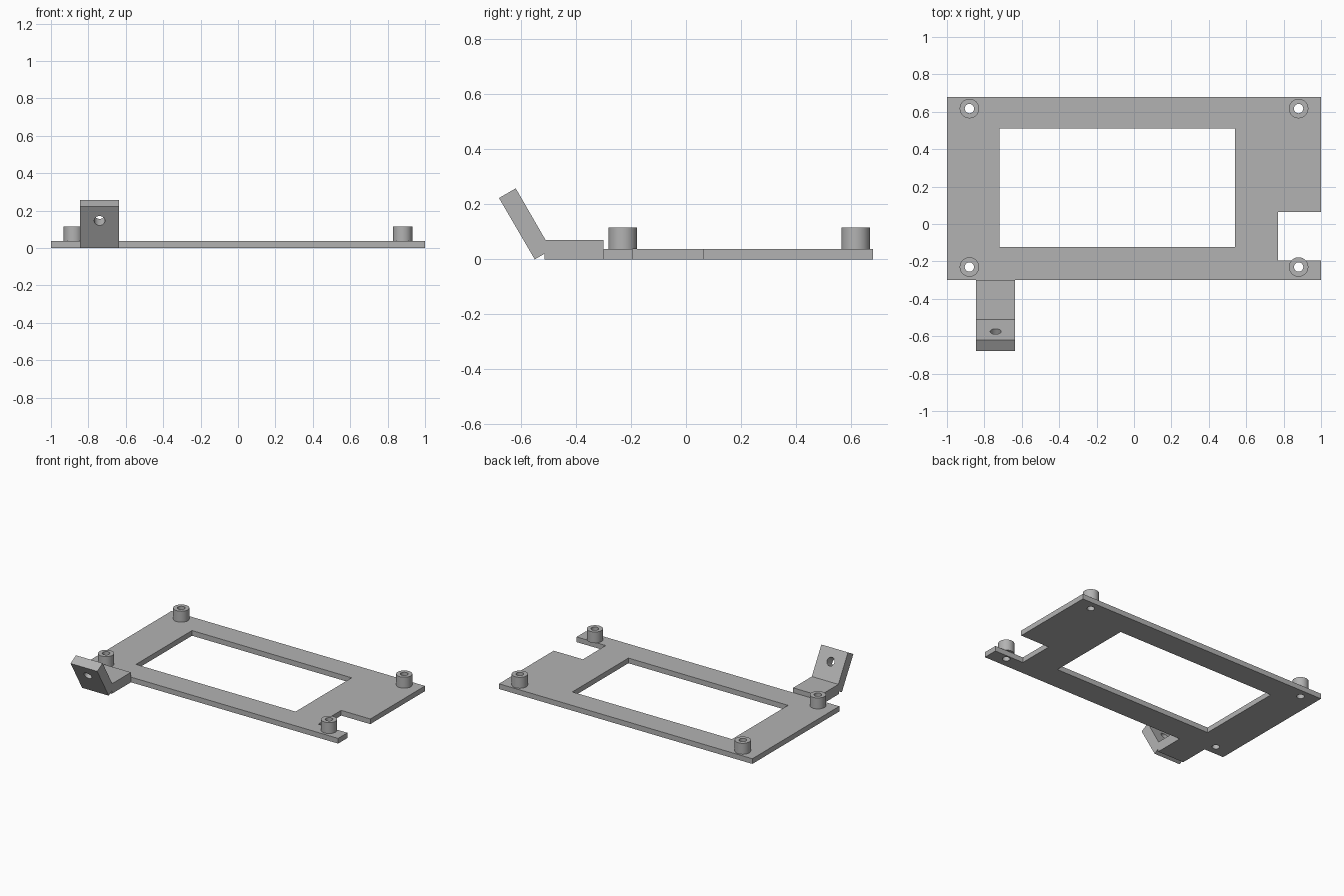
import bpy, bmesh
from math import radians
from mathutils import Matrix, Vector

cube = bpy.data.objects.get("Cube")
if cube:
    bpy.data.objects.remove(cube, do_unlink=True)

GREY = (0.45, 0.45, 0.45, 1)
grey = bpy.data.materials.new("plain grey")
grey.use_nodes = True
grey.diffuse_color = GREY
grey.node_tree.nodes["Principled BSDF"].inputs["Base Color"].default_value = GREY


def make_object(name, bm):
    bmesh.ops.recalc_face_normals(bm, faces=bm.faces)
    mesh = bpy.data.meshes.new(name)
    bm.to_mesh(mesh)
    bm.free()
    mesh.materials.append(grey)
    obj = bpy.data.objects.new(name, mesh)
    bpy.context.collection.objects.link(obj)
    return obj


def prism(name, outline, depth):
    """Extrude a closed outline of 3D points along a depth vector."""
    bm = bmesh.new()
    face = bm.faces.new([bm.verts.new(p) for p in outline])
    ext = bmesh.ops.extrude_face_region(bm, geom=[face], use_keep_orig=True)
    verts = [g for g in ext["geom"] if isinstance(g, bmesh.types.BMVert)]
    bmesh.ops.translate(bm, verts=verts, vec=depth)
    return make_object(name, bm)


def box(name, x0, x1, y0, y1, z0, z1):
    corners = [(x0, y0, z0), (x1, y0, z0), (x1, y1, z0), (x0, y1, z0)]
    return prism(name, corners, Vector((0, 0, z1 - z0)))


def cylinder(name, radius, length, centre, tilt=0):
    bm = bmesh.new()
    matrix = Matrix.Translation(centre) @ Matrix.Rotation(tilt, 4, "X")
    bmesh.ops.create_cone(bm, cap_ends=True, segments=48, radius1=radius,
                          radius2=radius, depth=length, matrix=matrix)
    return make_object(name, bm)


def select_only(obj):
    bpy.ops.object.select_all(action="DESELECT")
    obj.select_set(True)
    bpy.context.view_layer.objects.active = obj


def cut(target, cutter):
    cutter.hide_render = True
    mod = target.modifiers.new("cut", "BOOLEAN")
    mod.operation = "DIFFERENCE"
    mod.solver = "EXACT"
    mod.object = cutter
    select_only(target)
    bpy.ops.object.modifier_apply(modifier=mod.name)
    bpy.data.objects.remove(cutter, do_unlink=True)


def smooth(obj):
    select_only(obj)
    bpy.ops.object.shade_smooth_by_angle(angle=radians(30))


THICK = 0.037
TOP = 0.115
BACK, FRONT = 0.68, -0.30

# Base plate with a side notch and a large window
outline = [(-1, FRONT), (1, FRONT), (1, -0.195), (0.77, -0.195),
           (0.77, 0.063), (1, 0.063), (1, BACK), (-1, BACK)]
plate = prism("base_plate", [(x, y, 0) for x, y in outline], Vector((0, 0, THICK)))
cut(plate, box("window_cutter", -0.72, 0.54, -0.122, 0.51, -0.1, 0.2))

# Four hollow standoffs, drilled through the plate
for row, y in (("front", -0.23), ("back", 0.617)):
    for side, x in (("right", -0.88), ("left", 0.88)):
        post = cylinder(f"standoff_{row}_{side}", 0.052, TOP - THICK,
                        (x, y, (TOP + THICK) / 2))
        for part in (plate, post):
            cut(part, cylinder("drill", 0.025, 0.5, (x, y, 0)))
        smooth(post)
smooth(plate)

# Bent mounting tab with a hole square to its leaning face
profile = [(FRONT, 0), (-0.515, 0), (-0.515, 0.02), (-0.55, 0),
           (-0.68, 0.223), (-0.619, 0.258), (-0.511, 0.071), (FRONT, 0.071)]
tab = prism("mounting_tab", [(-0.845, y, z) for y, z in profile],
            Vector((0.21, 0, 0)))
cut(tab, cylinder("tab_drill", 0.029, 0.2, (-0.74, -0.604, 0.164), radians(-60)))
smooth(tab)
